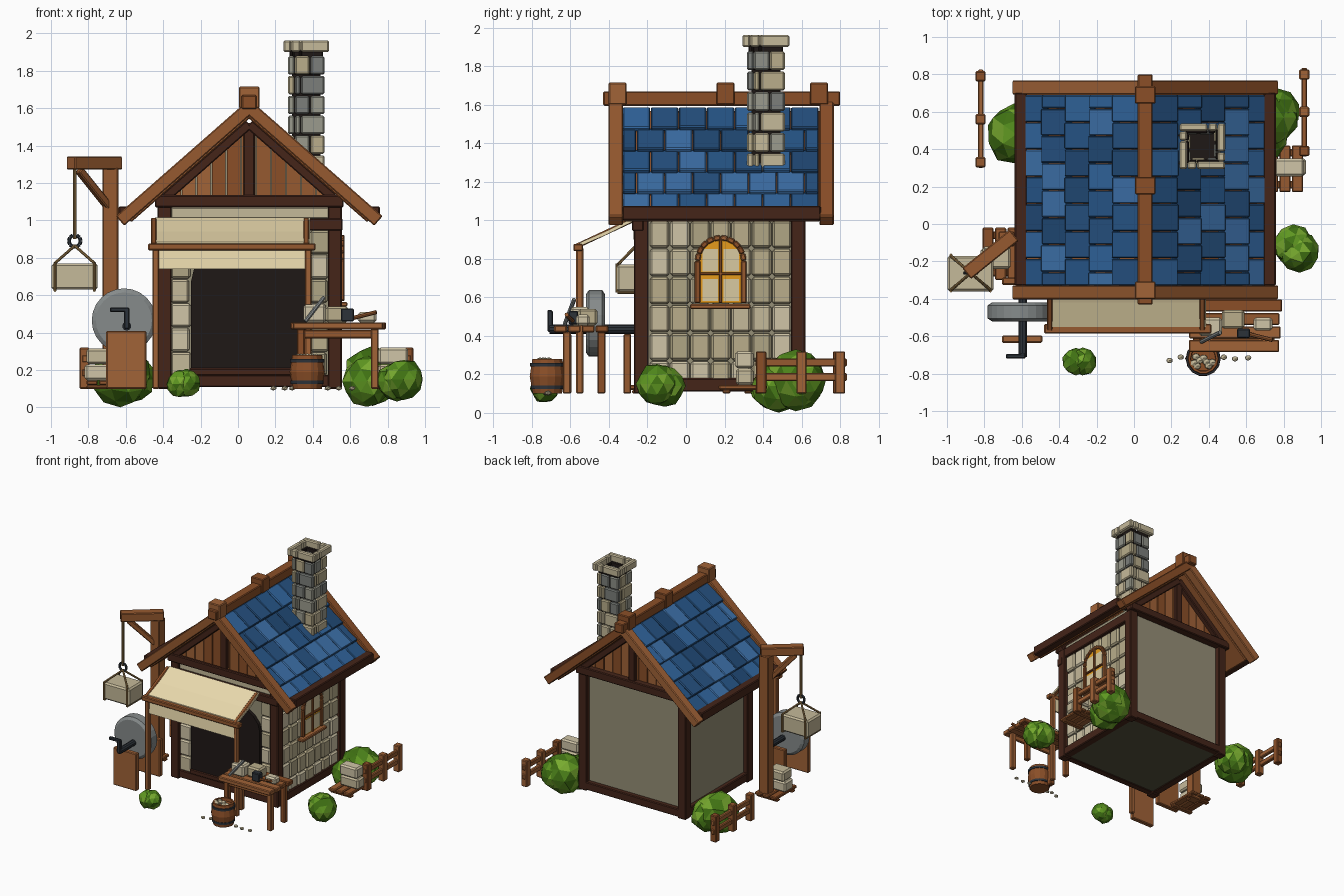
import bpy, bmesh, math, random
from mathutils import Vector, Matrix

if "Cube" in bpy.data.objects:
    bpy.data.objects.remove(bpy.data.objects["Cube"])
random.seed(4)

def mat(name, hexcol):
    m = bpy.data.materials.new(name)
    rgb = [(int(hexcol[i:i + 2], 16) / 255) ** 2.2 for i in (0, 2, 4)]
    m.diffuse_color = (*rgb, 1)
    m.use_nodes = True
    m.node_tree.nodes["Principled BSDF"].inputs["Base Color"].default_value = m.diffuse_color
    return m

def mats(name, *cols):
    return [mat(f"{name}_{i}", c) for i, c in enumerate(cols)]

WOOD = mats("wood", "955a33", "8a502c", "a0633a")
DARK = mats("dark_wood", "46291f")
STONE = mats("stone", "c4b898", "b8ac8a", "cfc4a6", "aea484")
GREY = mats("grey_stone", "8d8f86", "9a9a8c", "7b7e7a", "b8ac8a")
BLUE = mats("roof_blue", "2b5788", "254a74", "34659c", "2a5280", "3f70a8")
GREEN = mats("leaf", "4f8420", "5f9626", "417019", "76a832")
PANEL, BLACK, CLOTH, IRON, ROPE, GLASS, PANE, FLOOR, WHEEL = mats(
    "part", "958e76", "241e1c", "ead9ac", "30353b", "94764a", "e59a22", "d8c9a0", "55543f", "858a8a")

def finish(name, bm, ms, matrix=None):
    if matrix:
        bm.transform(matrix)
    bmesh.ops.recalc_face_normals(bm, faces=bm.faces)
    me = bpy.data.meshes.new(name)
    bm.to_mesh(me)
    bm.free()
    for m in (ms if isinstance(ms, list) else [ms]):
        me.materials.append(m)
    ob = bpy.data.objects.new(name, me)
    bpy.context.collection.objects.link(ob)
    return ob

def pick(m):
    return random.choice(m) if isinstance(m, list) else m

def block(name, size, matrix, m, bevel):
    bm = bmesh.new()
    bmesh.ops.create_cube(bm, size=1)
    bmesh.ops.scale(bm, vec=size, verts=bm.verts)
    if bevel:
        bmesh.ops.bevel(bm, geom=bm.edges[:], offset=min(bevel, min(size) * .3), segments=1, affect='EDGES')
    return finish(name, bm, pick(m), matrix)

def box(name, x0, x1, y0, y1, z0, z1, m=WOOD, bevel=.006):
    c = Vector((x0 + x1, y0 + y1, z0 + z1)) / 2
    return block(name, (abs(x1 - x0), abs(y1 - y0), abs(z1 - z0)), Matrix.Translation(c), m, bevel)

def beam(name, p, q, w, h, m=WOOD, bevel=.006):
    p, q = Vector(p), Vector(q)
    rot = (q - p).to_track_quat('X', 'Z').to_matrix().to_4x4()
    return block(name, ((q - p).length, w, h), Matrix.Translation((p + q) / 2) @ rot, m, bevel)

def rod(name, p, q, r, m, n=8):
    p, q = Vector(p), Vector(q)
    bm = bmesh.new()
    bmesh.ops.create_cone(bm, cap_ends=True, segments=n, radius1=r, radius2=r, depth=(q - p).length)
    return finish(name, bm, m, Matrix.Translation((p + q) / 2) @ (q - p).to_track_quat('Z', 'Y').to_matrix().to_4x4())

def prism(name, pts, a0, a1, m, axis='y'):
    bm = bmesh.new()
    f = bm.faces.new([bm.verts.new((u, a0, v) if axis == 'y' else (a0, u, v)) for u, v in pts])
    ext = bmesh.ops.extrude_face_region(bm, geom=[f])['geom']
    d = (0, a1 - a0, 0) if axis == 'y' else (a1 - a0, 0, 0)
    bmesh.ops.translate(bm, vec=d, verts=[v for v in ext if isinstance(v, bmesh.types.BMVert)])
    return finish(name, bm, pick(m))

def lathe(name, prof, n, matrix, m):
    bm = bmesh.new()
    vs = [bm.verts.new((r, 0, z)) for r, z in prof]
    es = [bm.edges.new(e) for e in zip(vs, vs[1:])]
    bmesh.ops.spin(bm, geom=vs + es, cent=(0, 0, 0), axis=(0, 0, 1), angle=math.tau, steps=n)
    bmesh.ops.remove_doubles(bm, verts=bm.verts, dist=1e-4)
    return finish(name, bm, m, matrix)

def arch(c, spring, r, bottom, rz, n=10):
    top = [(c + r * math.cos(math.pi * i / n), spring + rz * math.sin(math.pi * i / n)) for i in range(n + 1)]
    return [(c + r, bottom)] + top + [(c - r, bottom)]

CX, SL = .06, .877                     # ridge x and roof slope
ANG = math.atan(SL)

# House body, floor, timber frame
prism("house_walls", [(-.39, .13), (.51, .13), (.51, 1.13), (CX, 1.51), (-.39, 1.13)], -.23, .58, PANEL)
box("floor", -.4, .52, -.24, .59, .115, .135, FLOOR)
for x in (-.425, .485):
    box("side_sill", x, x + .065, -.24, .6, .11, .18, DARK)
    box("side_plate", x, x + .065, -.25, .62, 1.0, 1.08, DARK)
    for y in (-.27, .545):
        box("corner_post", x - .005, x + .07, y, y + .075, .1, 1.08, DARK)
for y in (-.26, .56):
    box("end_sill", -.42, .545, y, y + .06, .11, .175, DARK)
box("door_lintel", -.42, .56, -.28, -.22, .945, 1.01, DARK)
box("lintel_stones", -.36, .49, -.255, -.22, 1.01, 1.07, STONE)

# Gables with planks and king post
for y, s in ((-.245, -1), (.595, 1)):
    for i in range(11):
        x0 = -.38 + i * .08
        x1 = x0 + .074
        t = lambda x: 1.52 - SL * abs(x - CX)
        prism("gable_plank", [(x0, 1.1), (x1, 1.1), (x1, t(x1)), (x0, t(x0))], y, y - s * .03, WOOD)
    box("gable_tie_beam", -.445, .565, y - .02, y + s * .05, 1.07, 1.135, DARK)
    box("king_post", .03, .09, y, y + s * .035, 1.13, 1.52, DARK)
    for k in (-1, 1):
        beam("gable_rafter", (CX + k * .45, y + s * .015, 1.12), (CX, y + s * .015, 1.515), .05, .05, DARK)

# Stone facing on the right wall and beside the door
for r in range(6):
    for c in range(7):
        y, z = -.19 + c * .106, .125 + r * .146
        box("wall_stone", .5, .535 + random.random() * .012, y + .002, y + .103, z + .002, z + .142, STONE, .012)
    for a, b in ((-.36, -.255), (.385, .485)):
        z = .17 + r * .13
        box("door_side_stone", a, b + random.uniform(-.015, .01), -.255, -.22, z, z + .125, STONE, .012)
prism("door_opening", arch(.065, .68, .315, .2, .2), -.258, -.22, BLACK)
box("door_step", -.26, .39, -.265, -.22, .17, .21, DARK)

# Arched window
prism("window_glass", arch(.18, .79, .115, .57, .115), .53, .555, GLASS, 'x')
for y in (.085, .195):
    for z in (.58, .735):
        box("window_pane", .55, .559, y, y + .08, z, z + .115, PANE, 0)
path = arch(.18, .79, .12, .57, .12)
for (ya, za), (yb, zb) in zip(path, path[1:]):
    beam("window_frame", (.555, ya, za), (.555, yb, zb), .03, .028)
box("window_mullion", .55, .57, .172, .188, .57, .9)
box("window_crossbar", .55, .57, .07, .29, .715, .73)
box("window_sill", .53, .585, .02, .335, .54, .565)

# Roof: deck, tiles, bargeboards, eaves, ridge
for s in (-1, 1):
    def at(d, off, y):
        return (CX + s * (d * math.cos(ANG) + off * math.sin(ANG)), y, 1.59 - d * math.sin(ANG) + off * math.cos(ANG))
    beam("roof_deck", at(.02, -.02, .18), at(.87, -.02, .18), 1.03, .03, WOOD)
    for row in range(5):
        d = .02 + row * .168
        cuts = [-.33 + .1457 * (i - .5 * (row % 2)) for i in range(9)]
        cuts = [min(.69, max(-.33, c)) for c in cuts]
        for a, b in zip(cuts, cuts[1:]):
            if b - a > .02:
                j = random.uniform(0, .01)
                beam("roof_tile", at(d, .002, (a + b) / 2), at(d + .185, .02 + j, (a + b) / 2), b - a - .003, .028, BLUE)
    for y in (-.365, .73):
        beam("bargeboard", at(-.02, .01, y), at(.91, .01, y), .075, .068)
    x = CX + s * .665
    box("eave_beam", x - .033, x + .033, -.33, .7, 1.0, 1.075, DARK)
box("ridge_beam", .02, .1, -.43, .8, 1.595, 1.67)
for y in (-.355, .205, .69):
    box("ridge_block", .005, .115, y - .047, y + .047, 1.6, 1.715)

# Hollow chimney laid in pinwheel courses
def ring(name, h, t, z0, z1, ms, flip):
    for k in range(4):
        rot = Matrix.Translation((.365, .415, 0)) @ Matrix.Rotation(k * math.pi / 2, 4, 'Z')
        cut = -.02 if flip else .03
        for a, b in ((-h, cut - .002), (cut + .002, h - t - .002)):
            block(name, (b - a, t, z1 - z0), rot @ Matrix.Translation(((a + b) / 2, h - t / 2, (z0 + z1) / 2)), ms, .008)
for i in range(6):
    z = 1.25 + i * .106
    ring("chimney_brick", .098, .035, z, z + .098, GREY if i > 2 else STONE[:2] + GREY[1:2], i % 2)
ring("chimney_cap", .122, .04, 1.9, 1.963, STONE[:1], 0)
box("chimney_flue", .29, .44, .34, .49, 1.25, 1.8, BLACK, 0)
ring("chimney_lining", .09, .02, 1.78, 1.91, BLACK, 0)

# Cloth awning with posts
prof = [(-.27, 1.015), (-.42, .94), (-.55, .885), (-.565, .74)]
prism("awning", prof + [(y + .014, z - (.012 if z > .8 else 0)) for y, z in prof[::-1]], -.445, .385, CLOTH, 'x')
box("awning_bar", -.48, .415, -.585, -.535, .84, .878)
for x in (-.44, .375):
    box("awning_post", x - .018, x + .018, -.57, -.533, .1, .86)
    beam("awning_rail", (x - .01, -.57, .865), (x - .01, -.27, 1.005), .03, .025)

# Crane with hanging stone
HX, HY = -.873, -.262
box("crane_post", -.725, -.64, -.12, -.04, .1, 1.28)
beam("crane_arm", (-.895, -.265, 1.307), (-.64, -.06, 1.307), .075, .07)
beam("crane_brace", (-.85, -.225, 1.27), (-.69, -.095, 1.07), .04, .04)
rod("crane_rope", (HX, HY, .9), (HX, HY, 1.28), .01, ROPE)
for i in range(10):
    a, b = i * math.tau / 10, (i + 1) * math.tau / 10
    rod("hook_ring", (HX + .032 * math.cos(a), HY, .89 + .032 * math.sin(a)),
        (HX + .032 * math.cos(b), HY, .89 + .032 * math.sin(b)), .01, IRON, 6)
box("hanging_stone", -.998, -.75, -.36, -.17, .63, .77, STONE[0], .012)
for sx in (-1, 1):
    for sy in (-1, 1):
        cx, cy = HX + sx * .105, HY + sy * .09
        rod("sling_rope", (HX, HY, .865), (cx, cy, .772), .008, ROPE)
        rod("sling_side", (cx, cy + sy * .006, .775), (cx, cy + sy * .006, .625), .008, ROPE)
    rod("sling_under", (HX + sx * .105, HY - .095, .626), (HX + sx * .105, HY + .095, .626), .008, ROPE)

# Pallets with cut stones on both sides
def pallet(x0, y0, stones, along):
    for i in range(3):
        box("pallet_plank", x0 + i * .067, x0 + i * .067 + .06, y0, y0 + along, .12, .145)
    for y in (y0 + .02, y0 + along - .06):
        box("pallet_runner", x0, x0 + .194, y, y + .04, .1, .12)
    for s in stones:
        box("stacked_stone", *s, STONE, .012)
pallet(-.81, -.3, [(-.82, -.67, -.24, -.13, .145, .23), (-.81, -.66, -.24, -.12, .232, .315)], .28)
pallet(.71, .17, [(.75, .92, .26, .35, .145, .23), (.75, .91, .255, .35, .232, .32)], .25)

# Fences
for x, ys in ((-.82, (.33, .56, .79)), (.91, (.39, .6, .8))):
    for y in ys:
        box("fence_post", x - .027, x + .027, y - .027, y + .027, .1, .32)
    for z in (.165, .24):
        box("fence_rail", x - .015, x + .015, ys[0] - .03, ys[2] + .035, z, z + .042)

# Grindstone
lathe("grinding_wheel", [(0, -.05), (.15, -.05), (.172, -.035), (.172, .035), (.15, .05), (0, .05)], 24,
      Matrix.Translation((-.61, -.47, .465)) @ Matrix.Rotation(math.pi / 2, 4, 'X'), WHEEL)
rod("wheel_axle", (-.595, -.71, .435), (-.595, -.27, .435), .024, IRON, 10)
box("crank_arm", -.61, -.58, -.72, -.69, .42, .53, IRON)
box("crank_handle", -.685, -.58, -.72, -.695, .51, .535, IRON)
box("front_wheel_board", -.705, -.49, -.635, -.595, .1, .41)
box("rear_wheel_board", -.705, -.49, -.325, -.285, .1, .41)

# Workbench with stones and tools
for i in range(4):
    y = -.685 + i * .072
    box("bench_plank", .28 + random.uniform(0, .02), .795 - random.uniform(0, .02), y, y + .066, .418, .455)
for y in (-.64, -.46):
    for x in (.315, .71):
        box("bench_leg", x, x + .042, y, y + .042, .1, .42)
box("bench_crossbar", .33, .74, -.63, -.61, .37, .415)
box("bench_stone", .35, .47, -.6, -.5, .455, .55, STONE[2], .012)
box("bench_stone", .47, .59, -.56, -.46, .455, .54, STONE, .012)
box("bench_stone", .64, .74, -.57, -.5, .455, .51, STONE, .012)
box("hammer_head", .55, .62, -.61, -.56, .46, .53, IRON)
rod("hammer_handle", (.6, -.585, .475), (.74, -.62, .51), .011, WOOD[0])
rod("chisel", (.36, -.63, .46), (.46, -.58, .59), .011, WHEEL)

# Barrel with pebbles
B = Matrix.Translation((.37, -.72, 0))
lathe("barrel", [(0, .1), (.078, .1), (.094, .19), (.08, .28), (.068, .28), (.066, .255), (0, .255)], 14, B, WOOD[1])
for z, r in ((.125, .088), (.24, .092)):
    lathe("barrel_hoop", [(r - .012, z), (r, z), (r, z + .018), (r - .012, z + .018)], 14, B, IRON)
def pebble(x, y, z, r):
    bm = bmesh.new()
    bmesh.ops.create_icosphere(bm, subdivisions=1, radius=r)
    finish("pebble", bm, STONE[0], Matrix.Translation((x, y, z)) @ Matrix.Diagonal((1.2, 1, .8, 1)))
for i in range(8):
    pebble(.37 + random.uniform(-.05, .05), -.72 + random.uniform(-.045, .045), .272, .02)
for x in (.19, .25, .29, .48, .54, .61):
    pebble(x, -.72 + random.uniform(-.01, .01), .103, .016)

# Faceted bushes built from lobes
def bush(*lobes):
    for x, y, z, r in lobes:
        bm = bmesh.new()
        bmesh.ops.create_icosphere(bm, subdivisions=2, radius=r)
        for v in bm.verts:
            v.co *= random.uniform(.92, 1.04)
        for f in bm.faces:
            f.material_index = random.randrange(4)
        finish("bush", bm, GREEN, Matrix.Translation((x, y, z)))
bush((-.63, .48, .17, .165), (-.57, .53, .15, .13))
bush((-.31, -.735, .125, .075), (-.275, -.735, .13, .075))
bush((.85, -.11, .14, .11), (.885, -.15, .15, .11))
bush((.72, .57, .17, .16), (.69, .47, .14, .135), (.76, .6, .17, .13))
